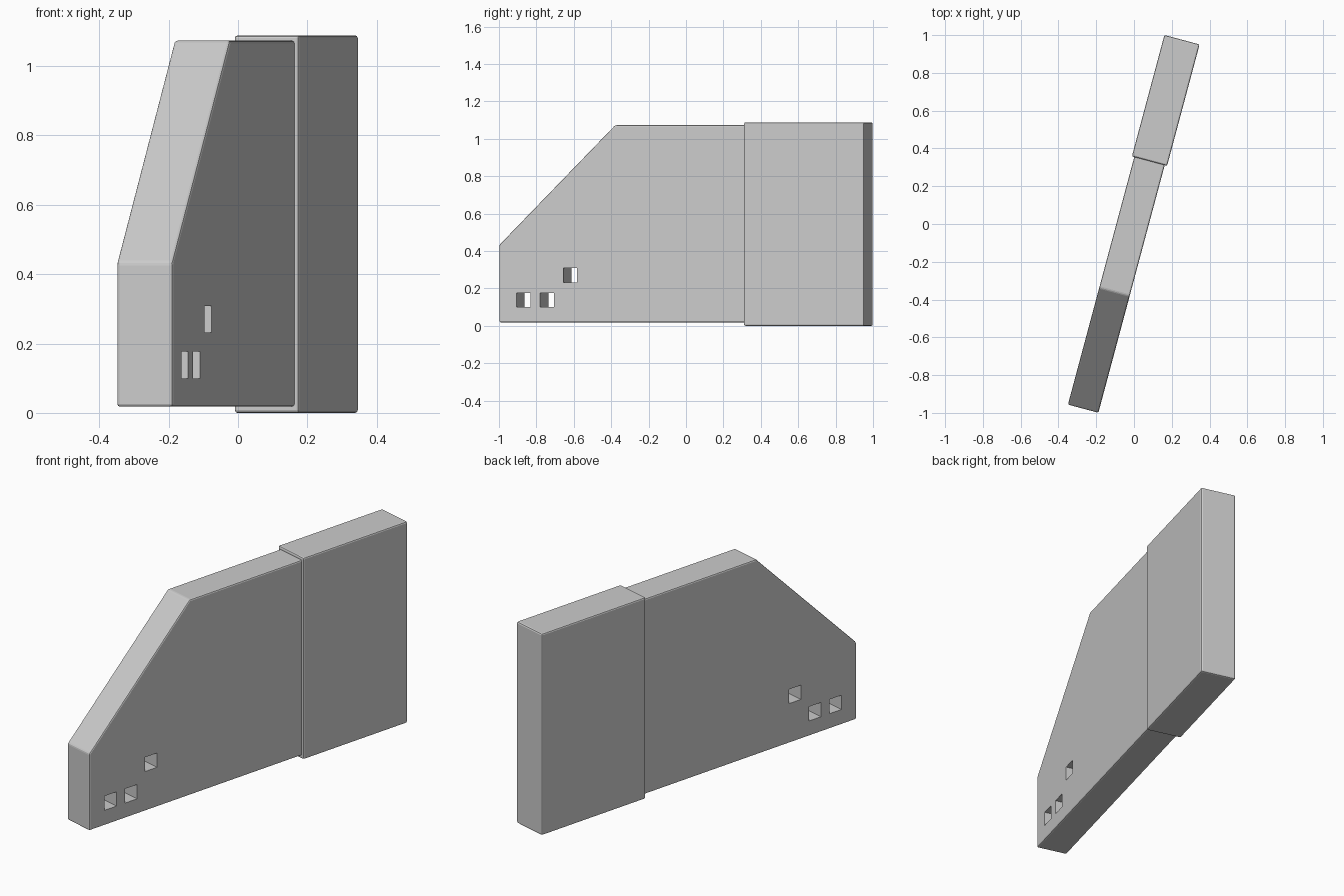
import bpy, bmesh, math
from mathutils import Matrix

if "Cube" in bpy.data.objects:
    bpy.data.objects.remove(bpy.data.objects["Cube"])

TURN = Matrix.Rotation(math.radians(-15), 4, 'Z')   # whole model is turned 15 degrees
MID = -0.007                                        # centre of the thickness


def slab(name, profile, half):
    """Extrude a (length, height) profile symmetrically across the thickness."""
    bm = bmesh.new()
    face = bm.faces.new([bm.verts.new((MID - half, y, z)) for y, z in profile])
    ext = bmesh.ops.extrude_face_region(bm, geom=[face])
    moved = [g for g in ext["geom"] if isinstance(g, bmesh.types.BMVert)]
    bmesh.ops.translate(bm, verts=moved, vec=(2 * half, 0, 0))
    bmesh.ops.recalc_face_normals(bm, faces=bm.faces)
    mesh = bpy.data.meshes.new(name)
    bm.to_mesh(mesh)
    bm.free()
    ob = bpy.data.objects.new(name, mesh)
    bpy.context.collection.objects.link(ob)
    ob.matrix_world = TURN
    return ob


def soften(ob):
    bev = ob.modifiers.new("edge_bevel", 'BEVEL')
    bev.width = 0.008
    bev.segments = 2
    bev.limit_method = 'ANGLE'


def rect(y0, y1, z0, z1):
    return [(y0, z0), (y1, z0), (y1, z1), (y0, z1)]


# Main panel with sloped front corner, running into the sleeve
panel = slab("panel", [(-1.014, 0.018), (0.95, 0.018), (0.95, 1.073),
                       (-0.373, 1.073), (-1.014, 0.433)], 0.0835)
soften(panel)

# Thicker sleeve around the rear end
sleeve = slab("sleeve", rect(0.343, 1.008, 0.0, 1.088), 0.0965)
soften(sleeve)

# Three square through-holes near the front bottom
for i, (y, z) in enumerate([(-0.879, 0.138), (-0.748, 0.138), (-0.62, 0.27)]):
    r = 0.0385
    cutter = slab(f"hole_cutter_{i + 1}", rect(y - r, y + r, z - r, z + r), 0.2)
    cutter.hide_render = True
    cutter.hide_set(True)
    cut = panel.modifiers.new("hole", 'BOOLEAN')
    cut.operation = 'DIFFERENCE'
    cut.solver = 'EXACT'
    cut.object = cutter
